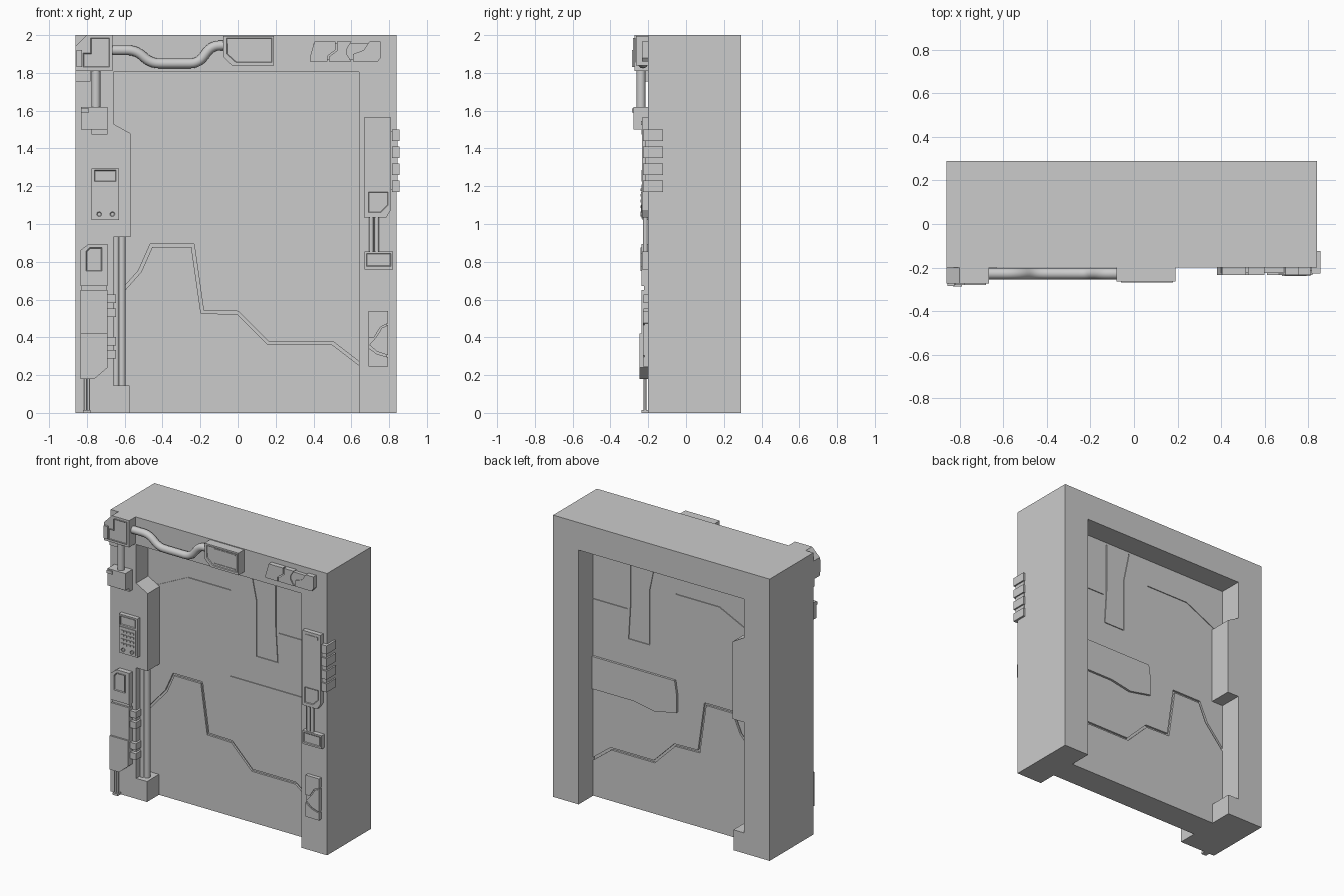
import bpy, bmesh, math
from mathutils import Vector

FRONT = -0.20  # front plane of the frame


def prism(name, pts, y0, y1=FRONT + 0.005, inset=0, depth=0):
    """Extrude an x-z outline from y0 (front) to y1, optionally with an inset front face."""
    bm = bmesh.new()
    f = [bm.verts.new((x, y0, z)) for x, z in pts]
    b = [bm.verts.new((x, y1, z)) for x, z in pts]
    face = bm.faces.new(f)
    bm.faces.new(b[::-1])
    n = len(pts)
    for i in range(n):
        j = (i + 1) % n
        bm.faces.new((f[i], b[i], b[j], f[j]))
    bmesh.ops.recalc_face_normals(bm, faces=bm.faces)
    if inset:
        bmesh.ops.inset_individual(bm, faces=[face], thickness=inset, depth=depth)
    me = bpy.data.meshes.new(name)
    bm.to_mesh(me)
    bm.free()
    ob = bpy.data.objects.new(name, me)
    bpy.context.collection.objects.link(ob)
    return ob


def box(name, x0, x1, z0, z1, y0, y1=FRONT + 0.005, inset=0, depth=0):
    return prism(name, [(x0, z0), (x1, z0), (x1, z1), (x0, z1)], y0, y1, inset, depth)


def pipe(name, pts, r, y):
    cu = bpy.data.curves.new(name, 'CURVE')
    cu.dimensions = '3D'
    cu.bevel_depth = r
    cu.bevel_resolution = 4
    cu.use_fill_caps = True
    s = cu.splines.new('POLY')
    s.points.add(len(pts) - 1)
    for p, (x, z) in zip(s.points, pts):
        p.co = (x, y, z, 1)
    s.use_smooth = True
    ob = bpy.data.objects.new(name, cu)
    bpy.context.collection.objects.link(ob)
    return ob


def band(pts, w):
    """Outline of a mitred strip of width w that follows a polyline."""
    P = [Vector(p) for p in pts]
    left, right = [], []
    for i, p in enumerate(P):
        a = (p - P[i - 1]).normalized() if i else (P[1] - p).normalized()
        b = (P[i + 1] - p).normalized() if i < len(P) - 1 else a
        na, nb = Vector((-a.y, a.x)), Vector((-b.y, b.x))
        m = (na + nb).normalized()
        o = m * (w / 2 / m.dot(na))
        left.append(tuple(p + o))
        right.append(tuple(p - o))
    return left + right[::-1]


def cut(ob, cutter):
    cutter.hide_render = True
    m = ob.modifiers.new('groove', 'BOOLEAN')
    m.operation, m.solver, m.object = 'DIFFERENCE', 'EXACT', cutter
    bpy.context.view_layer.objects.active = ob
    bpy.ops.object.modifier_apply(modifier=m.name)
    bpy.data.objects.remove(cutter)


# Door frame with a stepped left jamb
prism('door_frame', [(-0.86, 0), (-0.575, 0), (-0.575, 0.145), (-0.66, 0.145), (-0.66, 0.93),
                     (-0.57, 0.93), (-0.57, 1.48), (-0.66, 1.53), (-0.66, 1.805), (0.64, 1.805),
                     (0.64, 0), (0.84, 0), (0.84, 2), (-0.86, 2)], FRONT, 0.29)

# Door slab with seams engraved on both sides
DF, DB = -0.066, 0.127
door = box('door_panel', -0.70, 0.66, 0, 1.82, DF, DB)
seams = [
    (0.016, 0.014, [(-0.68, 0.57), (-0.52, 0.75), (-0.46, 0.885), (-0.24, 0.885), (-0.19, 0.535),
                    (0, 0.53), (0.16, 0.37), (0.5, 0.37), (0.65, 0.255)]),
    (0.005, 0.006, [(-0.62, 1.475), (-0.35, 1.605), (-0.01, 1.605)]),
    (0.005, 0.006, [(0.15, 1.79), (0.195, 1.575), (0.195, 1.19), (0.36, 1.19), (0.345, 1.435), (0.345, 1.79)]),
    (0.005, 0.006, [(0.37, 1.40), (0.65, 1.40)])]
for w, d, pts in seams:
    for y in (DF, DB):
        cut(door, prism('seam_cutter', band(pts, w), y - d, y + d))
prism('door_raised_plate', [(-0.01, 0.995), (-0.025, 0.90), (-0.025, 0.77), (0.15, 0.735), (0.31, 0.765),
                            (0.65, 0.765), (0.65, 0.995)], DF - 0.006, DB + 0.016)

# Top left corner housing
prism('corner_housing', [(-0.86, 1.81), (-0.665, 1.81), (-0.665, 2), (-0.80, 2), (-0.86, 1.94)], -0.272)
prism('corner_cover', [(-0.82, 1.83), (-0.68, 1.83), (-0.68, 1.985), (-0.78, 1.985), (-0.78, 1.905), (-0.82, 1.905)],
      -0.28, -0.26, 0.006, -0.004)
box('corner_side_rib', -0.855, -0.825, 1.83, 1.92, -0.285)
box('corner_tab', -0.86, -0.78, 1.755, 1.815, -0.215)

# Short pipe and junction block below the corner
pipe('drop_pipe', [(-0.752, 1.6), (-0.752, 1.82)], 0.024, -0.238)
box('junction_block', -0.83, -0.69, 1.50, 1.62, -0.278)
box('junction_cap', -0.83, -0.79, 1.59, 1.612, -0.287)
box('junction_foot', -0.775, -0.69, 1.475, 1.505, -0.235)

# Keypad
box('keypad_body', -0.775, -0.63, 1.02, 1.295, -0.230)
box('keypad_screen', -0.76, -0.645, 1.225, 1.285, -0.236, inset=0.007, depth=-0.008)
box('keypad_panel', -0.765, -0.64, 1.03, 1.21, -0.235)
for r in range(4):
    for c in range(4):
        x, z = -0.752 + c * 0.026, 1.085 + r * 0.03
        box('key', x, x + 0.02, z, z + 0.014, -0.240)
for x in (-0.735, -0.665):
    circle = [(x + 0.013 * math.cos(a), 1.052 + 0.013 * math.sin(a))
              for a in (i * math.tau / 16 for i in range(16))]
    prism('keypad_knob', circle, -0.242, inset=0.004, depth=-0.004)

# Lower left service panel, split into three plates
prism('service_panel_top', [(-0.835, 0.672), (-0.69, 0.672), (-0.69, 0.895), (-0.79, 0.895), (-0.835, 0.86)], -0.235)
prism('service_window', [(-0.805, 0.75), (-0.72, 0.75), (-0.72, 0.875), (-0.785, 0.875), (-0.805, 0.855)],
      -0.242, inset=0.006, depth=-0.006)
box('service_band', -0.83, -0.695, 0.645, 0.675, -0.222)
box('service_panel_middle', -0.835, -0.69, 0.415, 0.65, -0.235)
prism('service_panel_bottom', [(-0.835, 0.18), (-0.76, 0.18), (-0.69, 0.24), (-0.69, 0.42), (-0.835, 0.42)], -0.247)
for x in (-0.808, -0.792):
    pipe('service_wire', [(x, 0.0), (x, 0.19)], 0.007, -0.217)
box('wire_clip', -0.82, -0.78, 0, 0.015, -0.235)
for z in (0.605, 0.53, 0.38, 0.31):
    box('left_fin', -0.695, -0.645, z - 0.023, z + 0.023, -0.225, -0.15)

# Conduits in the left jamb recess
pipe('conduit_thin', [(-0.645, 0.13), (-0.645, 0.94)], 0.017, -0.15)
pipe('conduit_thick', [(-0.615, 0.13), (-0.615, 0.94)], 0.02, -0.14)

# Wavy pipe along the lintel, smoothed through its corners
path = [Vector(p) for p in [(-0.68, 1.92), (-0.54, 1.92), (-0.46, 1.85), (-0.21, 1.85), (-0.14, 1.945), (-0.06, 1.945)]]
smooth = [path[0]]
for a, p, b in zip(path, path[1:], path[2:]):
    s, e = p + (a - p).normalized() * 0.045, p + (b - p).normalized() * 0.045
    smooth += [s * (1 - t)**2 + p * 2 * t * (1 - t) + e * t**2 for t in (0, .2, .4, .6, .8, 1)]
pipe('lintel_pipe', smooth + [path[-1]], 0.026, -0.228)

# Lintel control box
prism('lintel_box', [(-0.03, 1.838), (0.19, 1.838), (0.19, 1.995), (-0.08, 1.995), (-0.08, 1.885)], -0.264)
prism('lintel_box_lid', [(-0.01, 1.855), (0.18, 1.855), (0.18, 1.985), (-0.06, 1.985), (-0.06, 1.90)],
      -0.268, inset=0.004, depth=-0.004)
for z in (1.867, 1.97):
    box('lintel_box_slot', 0.0, 0.165, z, z + 0.007, -0.268)

# Three part plate on the right of the lintel
box('lintel_plate_back', 0.40, 0.74, 1.87, 1.955, -0.225)
for pts in ([(0.38, 1.86), (0.475, 1.86), (0.475, 1.89), (0.515, 1.92), (0.515, 1.965), (0.405, 1.965), (0.38, 1.88)],
            [(0.483, 1.86), (0.60, 1.86), (0.575, 1.90), (0.575, 1.925), (0.60, 1.965), (0.523, 1.965), (0.523, 1.917), (0.483, 1.886)],
            [(0.61, 1.86), (0.74, 1.86), (0.755, 1.88), (0.755, 1.965), (0.695, 1.965), (0.665, 1.92), (0.61, 1.90)]):
    prism('lintel_plate', pts, -0.233)

# Right jamb box with side fins
prism('right_box', [(0.668, 1.035), (0.785, 1.035), (0.81, 1.075), (0.81, 1.565), (0.668, 1.565)], -0.233)
prism('right_box_hatch', [(0.69, 1.06), (0.755, 1.06), (0.795, 1.10), (0.795, 1.17), (0.69, 1.17)],
      -0.238, inset=0.005, depth=-0.004)
box('right_box_slot', 0.69, 0.79, 1.525, 1.545, -0.237)
box('fin_mount', 0.80, 0.845, 1.18, 1.49, -0.215, -0.13)
for i in range(4):
    z = 1.2 + i * 0.09
    box('right_fin', 0.815, 0.855, z - 0.03, z + 0.03, -0.227, -0.123)

# Cables and lower connector
for x in (0.705, 0.735):
    pipe('right_cable', [(x, 0.85), (x, 1.045)], 0.012, -0.215)
box('connector', 0.67, 0.82, 0.76, 0.855, -0.233)
box('connector_slot', 0.68, 0.81, 0.775, 0.845, -0.238, inset=0.006, depth=-0.004)

# Three part plate at the foot of the right jamb
box('foot_plate_back', 0.69, 0.79, 0.25, 0.535, -0.219)
for pts in ([(0.69, 0.40), (0.72, 0.40), (0.755, 0.455), (0.795, 0.475), (0.795, 0.54), (0.69, 0.54)],
            [(0.73, 0.40), (0.695, 0.36), (0.735, 0.325), (0.795, 0.305), (0.795, 0.465), (0.762, 0.45)],
            [(0.69, 0.245), (0.795, 0.245), (0.795, 0.295), (0.735, 0.312), (0.69, 0.345)]):
    prism('foot_plate', pts, -0.227)
